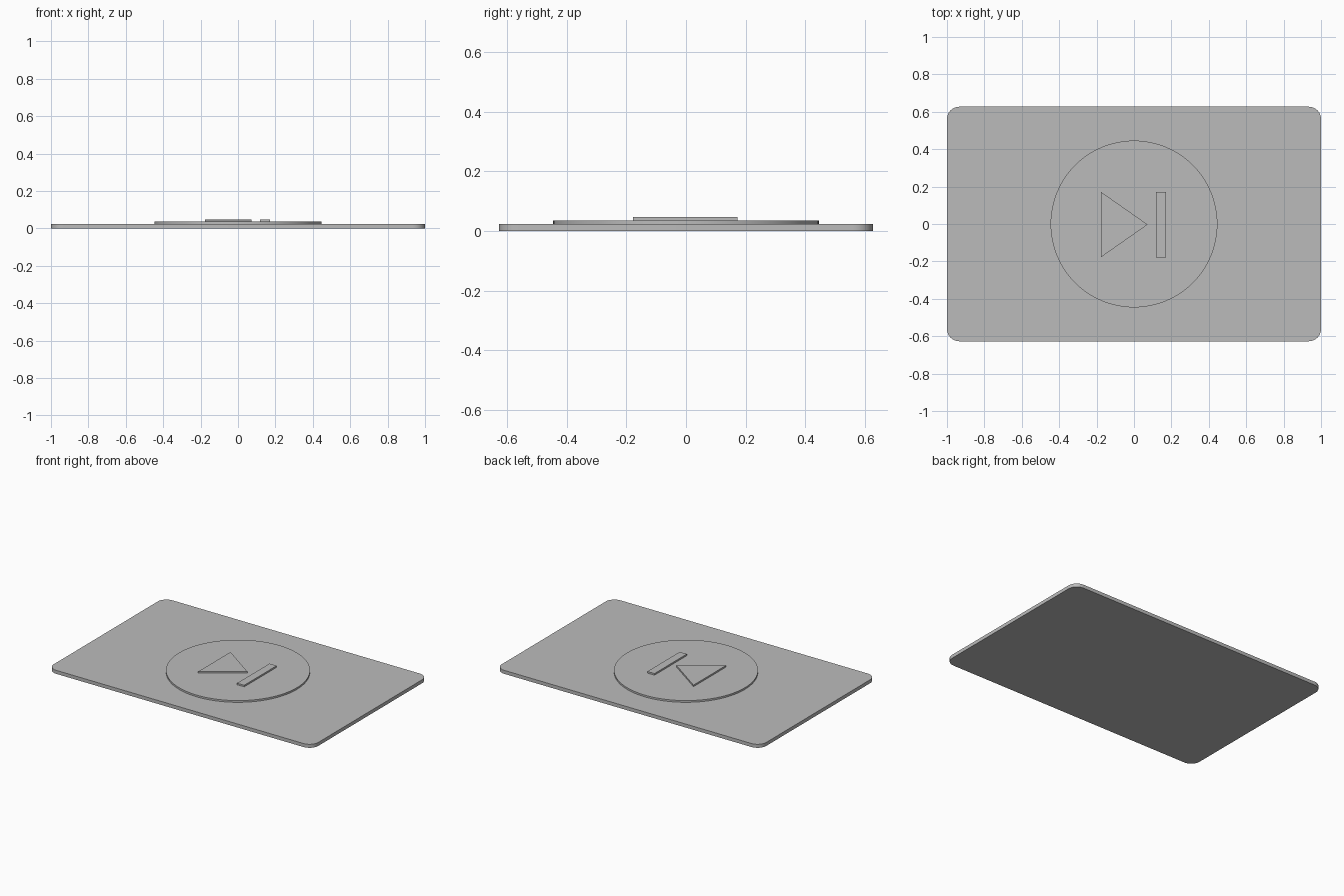
import bpy
import bmesh
from math import cos, sin, pi, radians

default_cube = bpy.data.objects.get("Cube")
if default_cube:
    bpy.data.objects.remove(default_cube, do_unlink=True)

# One plain grey for the whole model
GREY = (0.5, 0.5, 0.5, 1.0)
grey = bpy.data.materials.new("plain_grey")
grey.use_nodes = True
grey.diffuse_color = GREY
bsdf = next(n for n in grey.node_tree.nodes if n.type == "BSDF_PRINCIPLED")
bsdf.inputs["Base Color"].default_value = GREY


def arc(cx, cy, radius, start, end, steps):
    """Points along an arc, both ends included."""
    angles = [start + (end - start) * i / steps for i in range(steps + 1)]
    return [(cx + radius * cos(a), cy + radius * sin(a)) for a in angles]


def slab(name, outline, bottom, top):
    """Extrude a counter-clockwise outline from bottom to top."""
    bm = bmesh.new()
    base = bm.faces.new([bm.verts.new((x, y, bottom)) for x, y in outline])
    result = bmesh.ops.extrude_face_region(bm, geom=[base], use_keep_orig=True)
    verts = [g for g in result["geom"] if isinstance(g, bmesh.types.BMVert)]
    bmesh.ops.translate(bm, verts=verts, vec=(0, 0, top - bottom))
    bmesh.ops.recalc_face_normals(bm, faces=bm.faces)
    mesh = bpy.data.meshes.new(name)
    bm.to_mesh(mesh)
    bm.free()
    mesh.materials.append(grey)
    obj = bpy.data.objects.new(name, mesh)
    bpy.context.collection.objects.link(obj)
    bpy.ops.object.select_all(action="DESELECT")
    obj.select_set(True)
    bpy.context.view_layer.objects.active = obj
    bpy.ops.object.shade_smooth_by_angle(angle=radians(30))
    return obj


HALF_X, HALF_Y, CORNER = 1.0, 0.627, 0.066
PLATE_TOP, DISC_TOP, SYMBOL_TOP = 0.024, 0.036, 0.047
SYMBOL_FRONT, SYMBOL_BACK = -0.178, 0.172

# Base plate with rounded corners
plate = []
for i, (sx, sy) in enumerate([(1, 1), (-1, 1), (-1, -1), (1, -1)]):
    plate += arc(sx * (HALF_X - CORNER), sy * (HALF_Y - CORNER), CORNER,
                 i * pi / 2, (i + 1) * pi / 2, 12)
slab("base_plate", plate, 0, PLATE_TOP)

# Raised round button
slab("round_button", arc(0, 0, 0.446, 0, 2 * pi, 96)[:-1], PLATE_TOP, DISC_TOP)

# Raised triangle and bar on the button
middle = (SYMBOL_FRONT + SYMBOL_BACK) / 2
slab("triangle", [(-0.177, SYMBOL_FRONT), (0.073, middle), (-0.177, SYMBOL_BACK)],
     DISC_TOP, SYMBOL_TOP)
slab("bar", [(0.118, SYMBOL_FRONT), (0.172, SYMBOL_FRONT),
             (0.172, SYMBOL_BACK), (0.118, SYMBOL_BACK)], DISC_TOP, SYMBOL_TOP)
